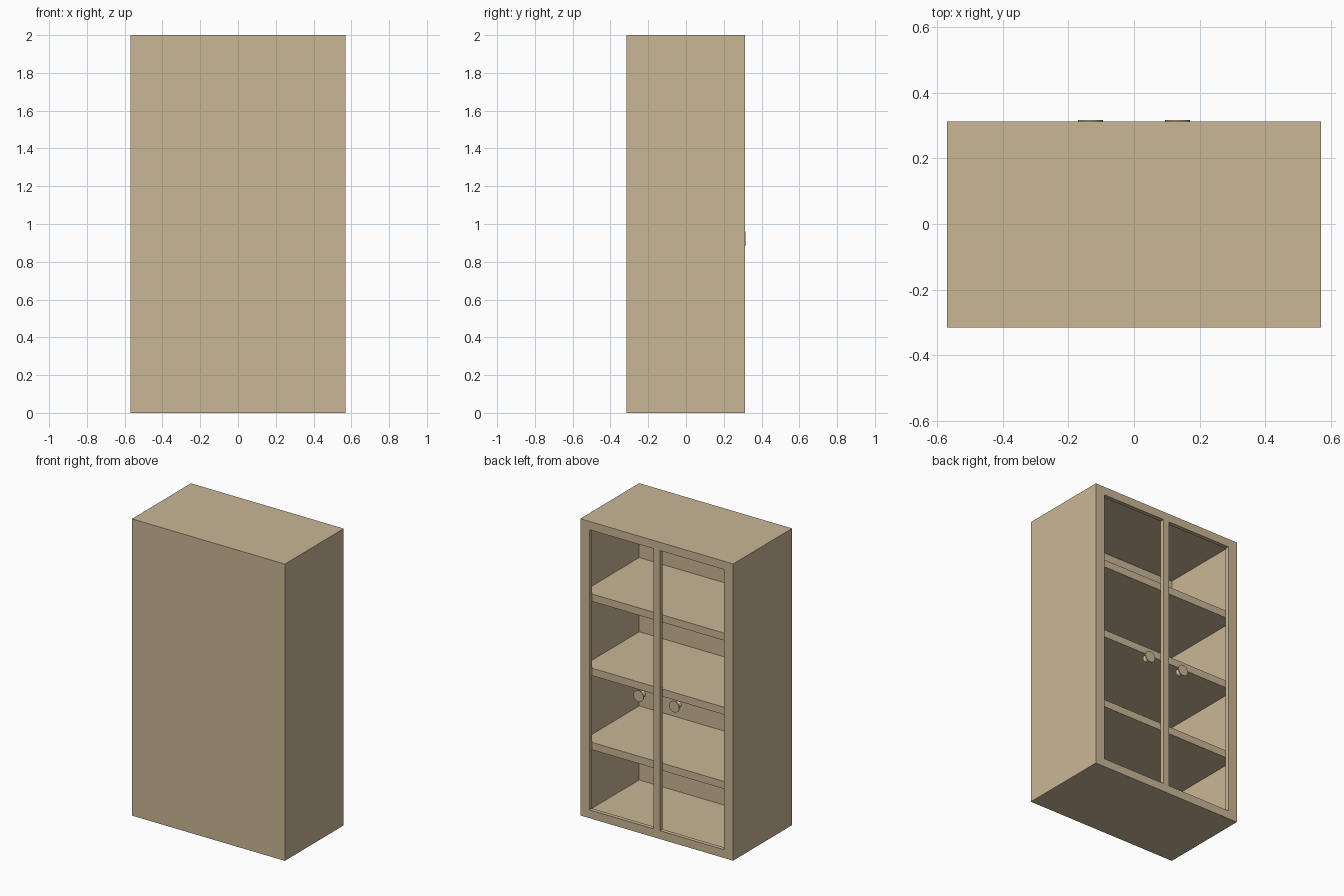
import bpy, bmesh
from mathutils import Matrix

if "Cube" in bpy.data.objects:
    bpy.data.objects.remove(bpy.data.objects["Cube"])

wood = bpy.data.materials.new("tan_wood")
wood.use_nodes = True
colour = (0.584, 0.468, 0.305, 1)
wood.diffuse_color = colour
wood.node_tree.nodes["Principled BSDF"].inputs["Base Color"].default_value = colour

W, FRONT, BACK, H = 0.57, -0.315, 0.312, 2.0   # half width, depth limits, height
FRAME = 0.027                                  # door frame thickness
INNER = BACK - FRAME


def finish(name, bm):
    mesh = bpy.data.meshes.new(name)
    bm.to_mesh(mesh)
    bm.free()
    mesh.materials.append(wood)
    obj = bpy.data.objects.new(name, mesh)
    bpy.context.collection.objects.link(obj)
    return obj


def box(x0, x1, y0, y1, z0, z1):
    bm = bmesh.new()
    bmesh.ops.create_cube(bm, size=1)
    bmesh.ops.scale(bm, vec=(x1 - x0, y1 - y0, z1 - z0), verts=bm.verts)
    bmesh.ops.translate(bm, vec=((x0 + x1) / 2, (y0 + y1) / 2, (z0 + z1) / 2), verts=bm.verts)
    return bm


# Thin-walled cabinet shell, open on the +y side
shell = box(-W, W, FRONT, INNER, 0, H)
shell.normal_update()
bmesh.ops.delete(shell, geom=[f for f in shell.faces if f.normal.y > 0.5], context='FACES')
finish("cabinet_shell", shell)

# Three shelves
for i in (1, 2, 3):
    top = i * H / 4
    finish(f"shelf_{i}", box(-W + 0.002, W - 0.002, FRONT + 0.002, INNER - 0.001, top - 0.05, top))

# Door frame: a gridded plate with two openings, then given thickness
xs = (-W, -W + 0.068, -0.023, 0.023, W - 0.068, W)
zs = (0, 0.056, H - 0.056, H)
bm = bmesh.new()
grid = [[bm.verts.new((x, BACK, z)) for z in zs] for x in xs]
for i in range(5):
    for j in range(3):
        if j == 1 and i in (1, 3):
            continue
        bm.faces.new((grid[i][j], grid[i][j + 1], grid[i + 1][j + 1], grid[i + 1][j]))
frame = finish("door_frame", bm)
solid = frame.modifiers.new("thickness", 'SOLIDIFY')
solid.thickness = FRAME
solid.offset = -1

# Knobs: a round face on a waisted stem, lathed along y
profile = ((0, 0.316), (0.038, 0.316), (0.038, 0.311), (0.012, 0.296), (0.024, 0.272), (0, 0.272))
for side, x in (("left", 0.133), ("right", -0.133)):
    bm = bmesh.new()
    pts = [bm.verts.new((r, y, 0)) for r, y in profile]
    edges = [bm.edges.new(pair) for pair in zip(pts, pts[1:])]
    bmesh.ops.spin(bm, geom=pts + edges, axis=(0, 1, 0), cent=(0, 0, 0), angle=6.2831853, steps=16)
    bmesh.ops.remove_doubles(bm, verts=bm.verts, dist=0.0005)
    bmesh.ops.recalc_face_normals(bm, faces=bm.faces)
    bm.transform(Matrix.Translation((x, 0, 0.922)))
    knob = finish(f"knob_{side}", bm)
    bpy.ops.object.select_all(action='DESELECT')
    knob.select_set(True)
    bpy.context.view_layer.objects.active = knob
    bpy.ops.object.shade_smooth_by_angle()
